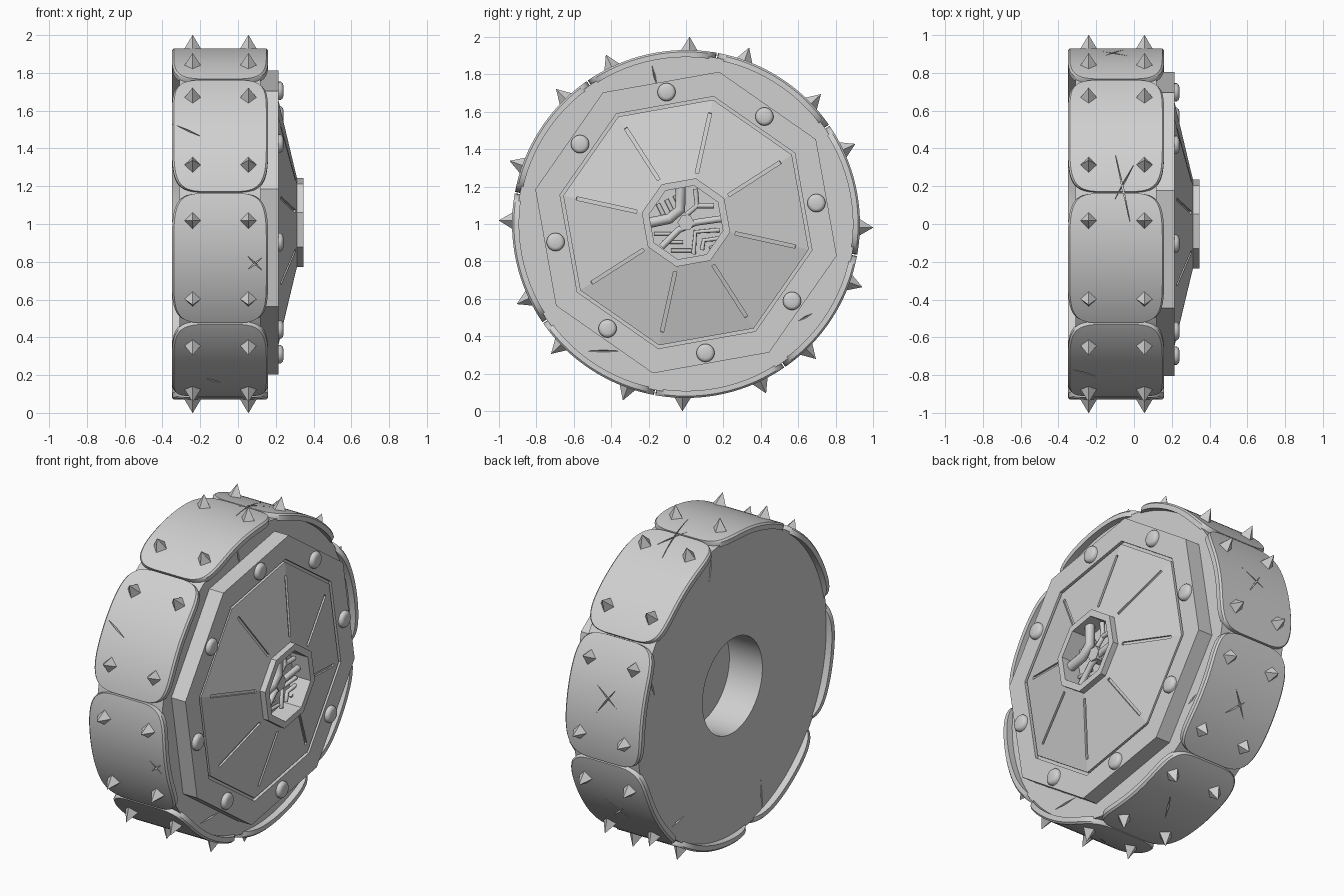
import bpy, bmesh
from math import radians, sin, cos, pi
from mathutils import Vector, Matrix

if "Cube" in bpy.data.objects:
    bpy.data.objects.remove(bpy.data.objects["Cube"])

PLATE_PHASE = radians(79.6)   # angle of the first gap between plates
COVER_PHASE = radians(77.6)   # angle of the first octagon corner
COVER_CENTRE = (0, 0, 1.008)
STEP = radians(45)
MID_X = -0.095                # middle of the tread width
BACK, FACE = -0.31, 0.12      # flat sides of the wheel body

grey = bpy.data.materials.new("worn_grey")
grey.use_nodes = True
grey.diffuse_color = (0.63, 0.63, 0.63, 1)
grey.node_tree.nodes["Principled BSDF"].inputs["Base Color"].default_value = (0.63, 0.63, 0.63, 1)


def polar(x, r, a, z=1):
    return Vector((x, r * cos(a), z + r * sin(a)))


def finish(name, bm):
    bmesh.ops.recalc_face_normals(bm, faces=bm.faces)
    mesh = bpy.data.meshes.new(name)
    bm.to_mesh(mesh)
    bm.free()
    mesh.materials.append(grey)
    ob = bpy.data.objects.new(name, mesh)
    bpy.context.collection.objects.link(ob)
    return ob


def activate(ob):
    bpy.ops.object.select_all(action='DESELECT')
    ob.select_set(True)
    bpy.context.view_layer.objects.active = ob


def smooth(ob, angle=30):
    activate(ob)
    bpy.ops.object.shade_smooth_by_angle(angle=radians(angle))


def cut(ob, cutter):
    mod = ob.modifiers.new("cut", 'BOOLEAN')
    mod.operation = 'DIFFERENCE'
    mod.solver = 'EXACT'
    mod.use_self = True
    mod.object = cutter
    activate(ob)
    bpy.ops.object.modifier_apply(modifier=mod.name)


def lathe(name, profile, seg, phase=0, centre=(0, 0, 1)):
    """Spin (x, radius) points about the wheel axis."""
    bm = bmesh.new()
    c = Vector(centre)
    vs = [bm.verts.new(c + Vector((x, r * cos(phase), r * sin(phase)))) for x, r in profile]
    es = [bm.edges.new(p) for p in zip(vs, vs[1:])]
    bmesh.ops.spin(bm, geom=vs + es, cent=c, axis=(1, 0, 0), angle=2 * pi, steps=seg)
    bmesh.ops.remove_doubles(bm, verts=bm.verts, dist=0.0005)
    return finish(name, bm)


def add_scratch(bm, pos, along, normal, length, width, depth):
    along, normal = along.normalized(), normal.normalized()
    side = along.cross(normal)
    offsets = (along * length / 2, side * width / 2, normal * depth)
    vs = [bm.verts.new(pos + s * o) for o in offsets for s in (1, -1)]
    bmesh.ops.convex_hull(bm, input=vs)


# scratches on the tread: angle, x, length, tilt from the rolling direction
TREAD_SCRATCHES = [
    (148, -0.26, 0.24, 62), (193, 0.09, 0.18, 45), (193, 0.09, 0.16, -50),
    (243, -0.13, 0.16, 60), (78, -0.06, 0.42, 12), (76, -0.05, 0.28, -28),
    (14, -0.1, 0.3, 55), (12, -0.1, 0.26, -35), (-33, -0.1, 0.28, 40),
    (-35, -0.08, 0.22, -45), (-78, -0.08, 0.26, 30),
]
bm = bmesh.new()
for deg, x, length, tilt in TREAD_SCRATCHES:
    a, t = radians(deg), radians(tilt)
    normal = Vector((0, cos(a), sin(a)))
    along = Vector((sin(t), -sin(a) * cos(t), cos(a) * cos(t)))
    add_scratch(bm, polar(x, 0.925 - 0.06 * length ** 2, a), along, normal,
                length, 0.016, 0.014 + 0.1 * length ** 2)
tread_cutter = finish("tread_scratch_cutter", bm)

# scratches on the flat sides: side x, angle, tilt from the radius, length
bm = bmesh.new()
for x, deg, tilt, length in [(FACE, 237, -57, 0.19), (FACE, 102, 2, 0.12), (FACE, -38, 66, 0.09),
                             (BACK, 20, 50, 0.12), (BACK, -50, 40, 0.15),
                             (BACK, 250, 15, 0.18), (BACK, 75, 25, 0.15)]:
    a = radians(deg)
    b = a + radians(tilt)
    add_scratch(bm, polar(x, 0.81, a), Vector((0, cos(b), sin(b))), Vector((1, 0, 0)),
                length, 0.012, 0.012)
side_cutter = finish("side_scratch_cutter", bm)

# wheel body with a blind axle hole in the back
body = lathe("wheel_body", [(-0.09, 0), (-0.09, 0.285), (BACK, 0.285), (BACK, 0.903),
                            (FACE, 0.903), (FACE, 0)], 96)
cut(body, side_cutter)
smooth(body)


def armour_plate(name, mid):
    """Curved plate with a superellipse outline and a softened rim, overhanging the body."""
    half, wide, rim, top, low = 0.362, 0.255, 0.01, 0.93, 0.892
    n = 36
    bm = bmesh.new()
    rows = []
    for i in range(n + 1):
        t = -cos(pi * i / n)
        w = max(0.08, wide * max(0, 1 - abs(t) ** 5) ** 0.2)
        r = top - (rim if i in (0, n) else 0)
        a = mid + t * half / top
        section = [(-w, low), (-w, r - rim), (-w + rim, r), (w - rim, r), (w, r - rim), (w, low)]
        rows.append([bm.verts.new(polar(MID_X + x, q, a)) for x, q in section])
    for p, q in zip(rows, rows[1:]):
        for k in range(6):
            bm.faces.new((p[k], p[k - 1], q[k - 1], q[k]))
    bm.faces.new(rows[0])
    bm.faces.new(rows[-1])
    return finish(name, bm)


# armour plates, spikes and bolts around the wheel
for i in range(8):
    mid = PLATE_PHASE + STEP * (i + 0.5)
    plate = armour_plate(f"armour_plate_{i + 1}", mid)
    cut(plate, tread_cutter)
    smooth(plate, 35)

    bm = bmesh.new()
    for da in (-13.2, 13.2):
        a = mid + radians(da)
        out = Vector((0, cos(a), sin(a)))
        tangent = Vector((0, -sin(a), cos(a)))
        for x in (-0.24, 0.055):
            m = Matrix((Vector((1, 0, 0)), tangent, out)).transposed().to_4x4()
            m.translation = polar(x, 0.96, a)
            bmesh.ops.create_cone(bm, cap_ends=True, segments=4, radius1=0.05, radius2=0,
                                  depth=0.084, matrix=m)
    finish(f"plate_spikes_{i + 1}", bm)

    bolt = lathe(f"cover_bolt_{i + 1}", [(0.2, 0), (0.2, 0.049), (0.226, 0.049), (0.236, 0.041),
                                         (0.24, 0.03), (0.24, 0)], 16, 0,
                 polar(0, 0.705, mid - radians(3.6), COVER_CENTRE[2]))
    smooth(bolt, 50)

# octagonal cover: flat rim, groove, cone and open hub collar
cover = lathe("octagonal_cover", [(0.1, 0), (0.1, 0.825), (0.214, 0.825), (0.214, 0.69),
                                  (0.195, 0.69), (0.195, 0.672), (0.212, 0.672), (0.312, 0.242),
                                  (0.347, 0.242), (0.347, 0.202), (0.23, 0.202), (0.23, 0)],
              8, COVER_PHASE, COVER_CENTRE)

# slots along the ridges of the cone
bm = bmesh.new()
for i in range(8):
    a = COVER_PHASE + STEP * i
    inner = polar(0.306, 0.27, a, COVER_CENTRE[2])
    outer = polar(0.229, 0.6, a, COVER_CENTRE[2])
    along = (outer - inner).normalized()
    side = Vector((0, -sin(a), cos(a)))
    m = Matrix((along, side, along.cross(side))).transposed().to_4x4()
    m.translation = (inner + outer) / 2
    size = Matrix.Diagonal(((outer - inner).length, 0.018, 0.024, 1))
    bmesh.ops.create_cube(bm, size=1, matrix=m @ size)
slot_cutter = finish("slot_cutter", bm)
cut(cover, slot_cutter)

for cutter in (tread_cutter, side_cutter, slot_cutter):
    bpy.data.objects.remove(cutter)


# pipework inside the hub
def pipe(name, points, radius, x):
    curve = bpy.data.curves.new(name, 'CURVE')
    curve.dimensions = '3D'
    curve.bevel_depth = radius
    curve.bevel_resolution = 2
    curve.use_fill_caps = True
    line = curve.splines.new('POLY')
    line.points.add(len(points) - 1)
    for p, (y, z) in zip(line.points, points):
        p.co = (x, y, COVER_CENTRE[2] + z, 1)
    curve.materials.append(grey)
    ob = bpy.data.objects.new(name, curve)
    bpy.context.collection.objects.link(ob)


pipe("hub_main_pipe", [(-0.19, 0), (-0.09, 0.02), (-0.03, 0.07), (-0.03, 0.19)], 0.028, 0.29)
pipe("hub_lower_pipe", [(-0.13, -0.13), (-0.04, -0.04), (0.05, 0.0), (0.19, 0.02)], 0.018, 0.27)
pipe("hub_fork_left", [(0, 0.04), (0.06, 0.09), (0.05, 0.18)], 0.014, 0.27)
pipe("hub_fork_right", [(0.06, 0.09), (0.15, 0.09)], 0.014, 0.27)
for k in range(3):
    s = 0.045 * k
    pipe(f"hub_bracket_{k + 1}", [(0.18, -0.04 - s), (0.05 + s, -0.05 - s), (0.04 + s, -0.17 + s / 2)],
         0.012, 0.26)
    pipe(f"hub_strut_{k + 1}", [(-0.15 + s, 0.1 + s / 2), (-0.12 + s, 0.04 + s / 2)], 0.012, 0.25)
    pipe(f"hub_rib_{k + 1}", [(-0.17 + s, -0.06 - s), (-0.06 + s, -0.06 - s)], 0.01, 0.25)
lathe("hub_nut", [(0.22, 0), (0.22, 0.045), (0.29, 0.045), (0.29, 0)], 6, 0, COVER_CENTRE)
